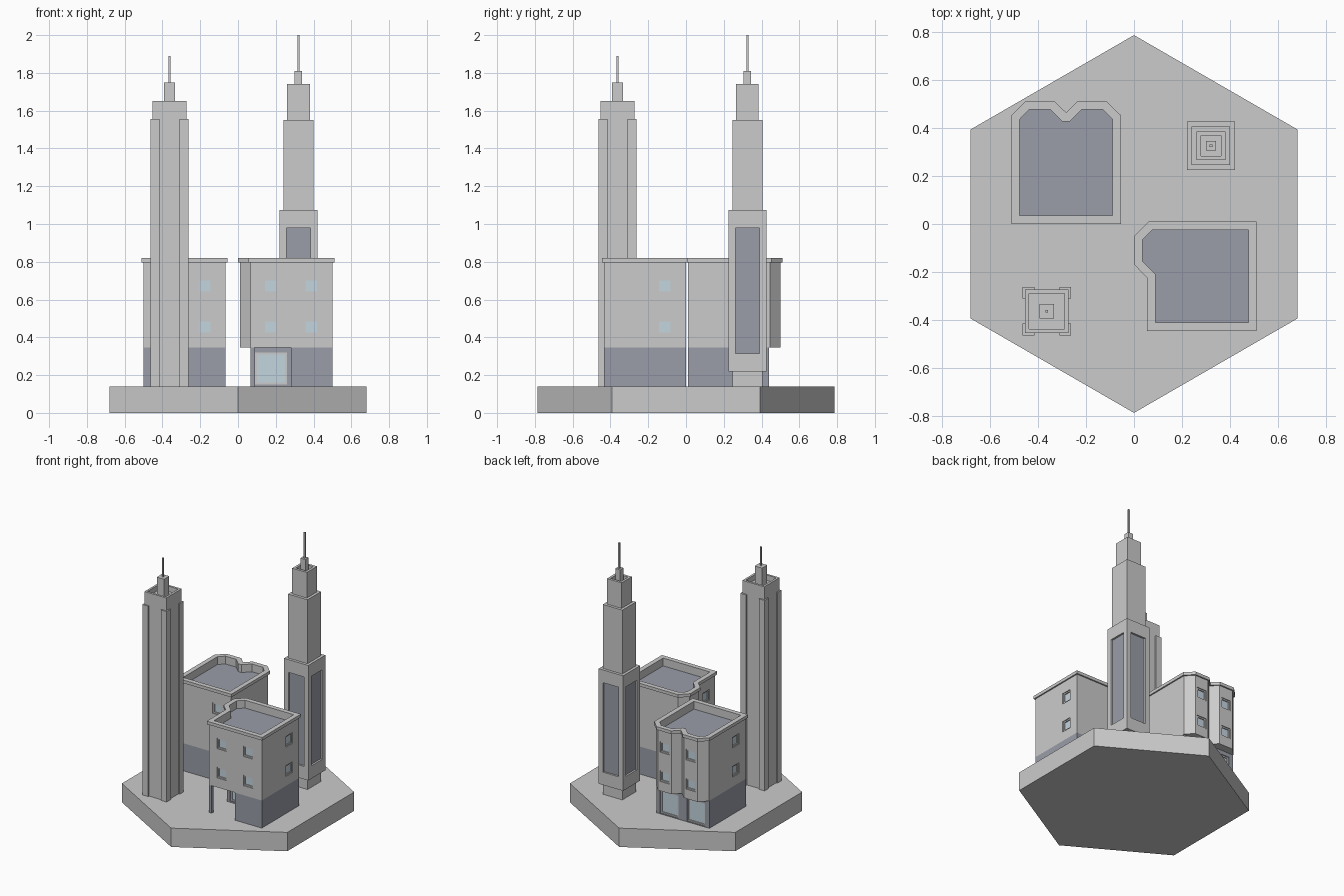
import bpy, bmesh, math

if "Cube" in bpy.data.objects:
    bpy.data.objects.remove(bpy.data.objects["Cube"])


def mat(name, c):
    m = bpy.data.materials.new(name)
    m.diffuse_color = (*c, 1)
    m.use_nodes = True
    m.node_tree.nodes["Principled BSDF"].inputs["Base Color"].default_value = m.diffuse_color
    return m


GLASS = mat("glass", (0.55, 0.66, 0.74))
SLATE = mat("slate", (0.32, 0.34, 0.39))


def add(name, bm, m=None):
    bmesh.ops.recalc_face_normals(bm, faces=bm.faces)
    me = bpy.data.meshes.new(name)
    bm.to_mesh(me)
    bm.free()
    ob = bpy.data.objects.new(name, me)
    bpy.context.collection.objects.link(ob)
    if m:
        me.materials.append(m)
    return ob


def extrude(bm, pts, z0, z1):
    lo = [bm.verts.new((x, y, z0)) for x, y in pts]
    hi = [bm.verts.new((x, y, z1)) for x, y in pts]
    bm.faces.new(lo)
    bm.faces.new(hi)
    for i in range(len(pts)):
        j = (i + 1) % len(pts)
        bm.faces.new((lo[i], lo[j], hi[j], hi[i]))


def prism(name, pts, z0, z1, m=None):
    bm = bmesh.new()
    extrude(bm, pts, z0, z1)
    return add(name, bm, m)


def rect(x0, x1, y0, y1):
    return [(x0, y0), (x1, y0), (x1, y1), (x0, y1)]


def boxes(name, specs, m=None):
    bm = bmesh.new()
    for x0, x1, y0, y1, z0, z1 in specs:
        extrude(bm, rect(x0, x1, y0, y1), z0, z1)
    return add(name, bm, m)


def block(name, cx, cy, h, z0, z1, m=None):
    return prism(name, rect(cx - h, cx + h, cy - h, cy + h), z0, z1, m)


def cut(ob, cutter):
    cutter.hide_render = True
    mod = ob.modifiers.new("cut", 'BOOLEAN')
    mod.operation = 'DIFFERENCE'
    mod.solver = 'EXACT'
    mod.object = cutter
    bpy.context.view_layer.objects.active = ob
    bpy.ops.object.modifier_apply(modifier=mod.name)
    bpy.data.objects.remove(cutter)


def wall_box(axis, sign, p, a0, a1, z0, z1, d0, d1):
    """Box lying d0..d1 behind the wall plane p, spanning a0..a1 along it."""
    u, v = sorted((p - sign * d0, p - sign * d1))
    return (u, v, a0, a1, z0, z1) if axis == 'x' else (a0, a1, u, v, z0, z1)


def openings(name, wall, items):
    """Recessed, framed and glazed openings: (axis, sign, plane, centre, zc, w, h)."""
    holes, frames, panes = [], [], []
    for ax, s, p, c, zc, w, h in items:
        a0, a1, z0, z1, f = c - w / 2, c + w / 2, zc - h / 2, zc + h / 2, 0.01
        holes.append(wall_box(ax, s, p, a0, a1, z0, z1, -0.02, 0.02))
        for b in ((a0, a0 + f, z0, z1), (a1 - f, a1, z0, z1),
                  (a0 + f, a1 - f, z0, z0 + f), (a0 + f, a1 - f, z1 - f, z1)):
            frames.append(wall_box(ax, s, p, *b, 0.006, 0.021))
        panes.append(wall_box(ax, s, p, a0 + f, a1 - f, z0 + f, z1 - f, 0.013, 0.021))
    cut(wall, boxes("opening_cutter", holes))
    boxes(name + "_frames", frames)
    boxes(name + "_panes", panes, GLASS)


# Hexagonal base
prism("base", [(0.785 * math.sin(i * math.pi / 3), 0.785 * math.cos(i * math.pi / 3))
               for i in range(6)], 0, 0.14)

# Front-left tower with corner piers
cx = cy = -0.3625
core = block("pier_tower_core", cx, cy, 0.09, 0.14, 1.65)
cut(core, block("core_cutter", cx, cy, 0.074, 1.61, 1.70))
for sx in (-1, 1):
    for sy in (-1, 1):
        xs, ys = sorted((cx + sx * 0.1, cx + sx * 0.052)), sorted((cy + sy * 0.1, cy + sy * 0.052))
        prism("corner_pier", rect(*xs, *ys), 0.14, 1.555)
block("pier_tower_cap", cx, cy, 0.03, 1.60, 1.75)
block("pier_tower_mast", cx, cy, 0.005, 1.74, 1.89)

# Back-right stepped tower
cx, cy = 0.32, 0.325
block("step_tower_foot", cx, cy, 0.08, 0.14, 0.23)
shaft = block("step_tower_lower", cx, cy, 0.1, 0.22, 1.075)
recess, panel = [], []
for ax, c, a in (('x', cx, cy), ('y', cy, cx)):
    for s in (-1, 1):
        args = (ax, s, c + s * 0.1, a - 0.064, a + 0.064, 0.315, 0.98)
        recess.append(wall_box(*args, -0.02, 0.014))
        panel.append(wall_box(*args, 0.0135, 0.018))
cut(shaft, boxes("panel_cutter", recess))
boxes("step_tower_panels", panel, SLATE)
block("step_tower_middle", cx, cy, 0.08, 1.05, 1.55)
upper = block("step_tower_upper", cx, cy, 0.06, 1.54, 1.74)
cut(upper, block("upper_cutter", cx, cy, 0.042, 1.71, 1.80))
block("step_tower_cap", cx, cy, 0.02, 1.70, 1.81)
block("step_tower_mast", cx, cy, 0.006, 1.80, 2.0)


def building(name, ground, body, rim, inner, low, high):
    g = prism(name + "_ground_floor", ground, 0.14, 0.345, SLATE)
    openings(name + "_shopfront", g, low)
    b = prism(name + "_upper_floors", body, 0.345, 0.798)
    cut(b, prism("roof_cutter", inner, 0.76, 0.9))
    openings(name + "_windows", b, high)
    r = prism(name + "_parapet", rim, 0.797, 0.82)
    cut(r, prism("rim_cutter", inner, 0.7, 0.9))
    prism(name + "_roof", inner, 0.755, 0.762, SLATE)


def two_floors(*walls):
    return [(*w, z, 0.08, 0.08) for w in walls for z in (0.455, 0.672)]


# Back-left building with twin bays facing the back
building("twin_bay_house", rect(-0.5, -0.065, 0.01, 0.44),
         [(-0.5, 0.01), (-0.065, 0.01), (-0.065, 0.445), (-0.12, 0.5), (-0.232, 0.5),
          (-0.282, 0.45), (-0.332, 0.5), (-0.445, 0.5), (-0.5, 0.445)],
         [(-0.51, 0), (-0.055, 0), (-0.055, 0.452), (-0.115, 0.51), (-0.235, 0.51),
          (-0.282, 0.463), (-0.33, 0.51), (-0.45, 0.51), (-0.51, 0.452)],
         [(-0.475, 0.035), (-0.09, 0.035), (-0.09, 0.435), (-0.128, 0.475), (-0.218, 0.475),
          (-0.268, 0.425), (-0.297, 0.425), (-0.347, 0.475), (-0.437, 0.475), (-0.475, 0.435)],
         [('y', 1, 0.44, -0.17, 0.23, 0.15, 0.17), ('y', 1, 0.44, -0.39, 0.23, 0.15, 0.17)],
         two_floors(('y', 1, 0.5, -0.176, ), ('y', 1, 0.5, -0.389),
                    ('y', -1, 0.01, -0.175), ('x', -1, -0.5, 0.13)))

# Front-right building with a single side bay and an open corner
building("corner_house",
         [(0.28, -0.435), (0.5, -0.435), (0.5, 0), (0.065, 0), (0.065, -0.22), (0.28, -0.22)],
         [(0.065, -0.435), (0.5, -0.435), (0.5, 0), (0.065, 0), (0.01, -0.055),
          (0.01, -0.165), (0.065, -0.22)],
         [(0.055, -0.445), (0.51, -0.445), (0.51, 0.01), (0.06, 0.01), (0, -0.05),
          (0, -0.168), (0.055, -0.224)],
         [(0.09, -0.41), (0.475, -0.41), (0.475, -0.025), (0.075, -0.025), (0.035, -0.065),
          (0.035, -0.155), (0.09, -0.21)],
         [('y', -1, -0.22, 0.175, 0.235, 0.17, 0.17), ('x', -1, 0.065, -0.11, 0.23, 0.15, 0.17)],
         two_floors(('y', -1, -0.435, 0.172), ('y', -1, -0.435, 0.388), ('x', 1, 0.5, -0.112),
                    ('x', -1, 0.01, -0.11), ('x', -1, 0.065, -0.33)))
prism("corner_post", rect(0.066, 0.088, -0.434, -0.412), 0.14, 0.346, SLATE)
